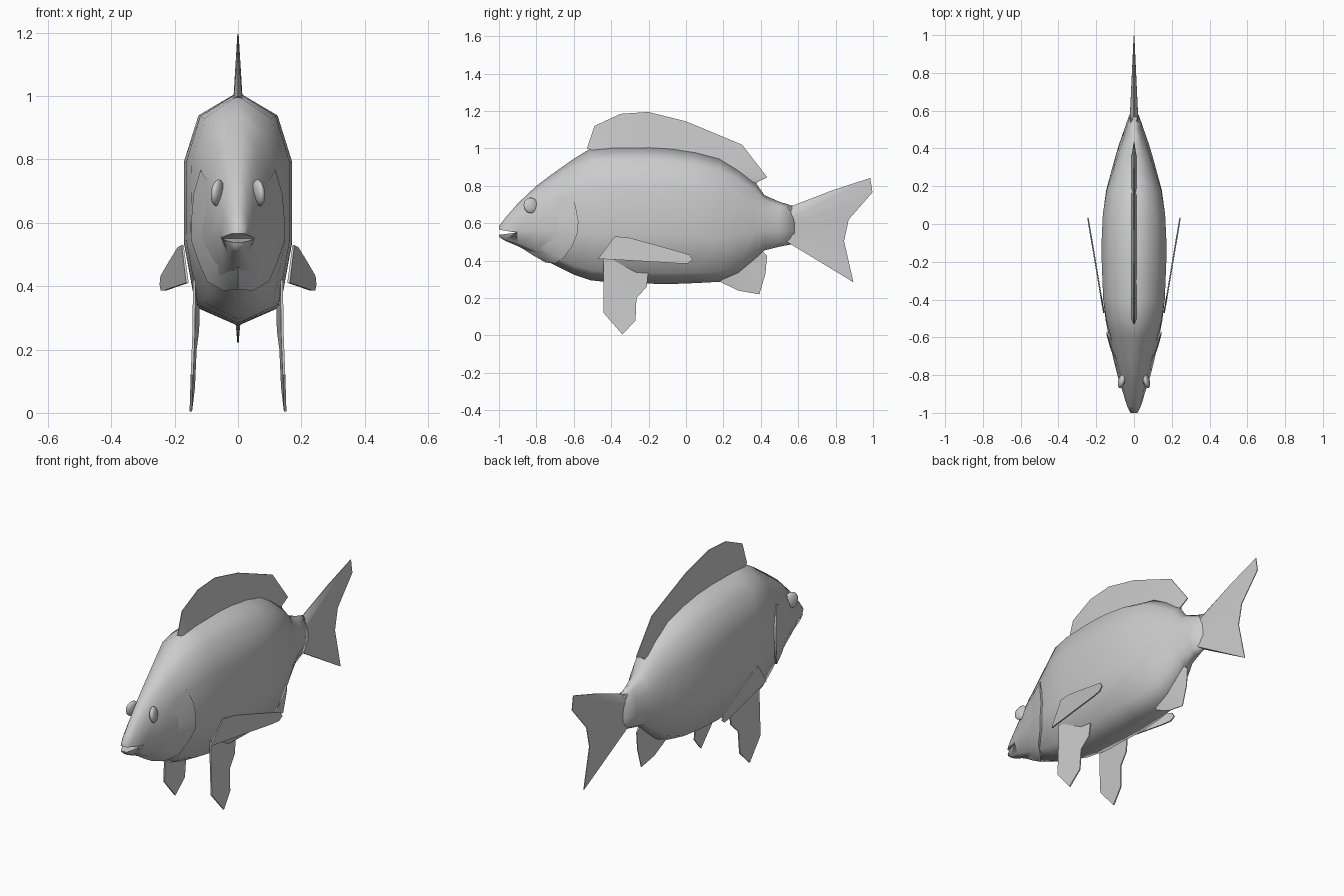
import bpy, bmesh, math
from mathutils import Vector

if "Cube" in bpy.data.objects:
    bpy.data.objects.remove(bpy.data.objects["Cube"])

grey = bpy.data.materials.new("scale grey")
grey.diffuse_color = (0.6, 0.6, 0.6, 1)
grey.use_nodes = True
grey.node_tree.nodes["Principled BSDF"].inputs["Base Color"].default_value = grey.diffuse_color


def make(name, verts, faces, angle=40, mirror=False):
    bm = bmesh.new()
    vs = [bm.verts.new(v) for v in verts]
    for f in faces:
        bm.faces.new([vs[i] for i in f])
    if mirror:
        geom = bm.verts[:] + bm.edges[:] + bm.faces[:]
        dup = bmesh.ops.duplicate(bm, geom=geom)["geom"]
        for v in dup:
            if isinstance(v, bmesh.types.BMVert):
                v.co.x = -v.co.x
    bmesh.ops.remove_doubles(bm, verts=bm.verts[:], dist=0.0002)
    bmesh.ops.recalc_face_normals(bm, faces=bm.faces[:])
    me = bpy.data.meshes.new(name)
    bm.to_mesh(me)
    bm.free()
    me.materials.append(grey)
    ob = bpy.data.objects.new(name, me)
    bpy.context.collection.objects.link(ob)
    smooth(ob, angle)
    return ob


def smooth(ob, angle):
    bpy.ops.object.select_all(action='DESELECT')
    ob.select_set(True)
    bpy.context.view_layer.objects.active = ob
    bpy.ops.object.shade_smooth_by_angle(angle=math.radians(angle))


# Body stations: y, top, bottom, half width, narrowness of the section
STATIONS = [
    (-1.0, .585, .527, .022, 1), (-.965, .63, .505, .038, 1), (-.9, .705, .478, .056, 1),
    (-.8, .80, .425, .088, 1), (-.72, .86, .385, .108, .8), (-.6, .945, .325, .133, .45),
    (-.51, 1.0, .295, .15, .15), (-.4, 1.01, .283, .163, 0), (-.2, 1.012, .277, .171, 0),
    (-.08, 1.005, .275, .171, 0), (.05, .985, .28, .165, 0), (.18, .95, .287, .147, .1),
    (.28, .89, .33, .12, .4), (.37, .82, .405, .095, .7), (.42, .75, .455, .08, 1),
    (.5, .715, .475, .052, 1), (.58, .69, .49, .024, 1)]
# Section: height fraction, full half-width fraction, narrow half-width fraction
SECTION = [(0, 0, 0), (.08, .78, .55), (.36, 1, 1), (.70, 1, .82), (.9, .73, .5), (1, 0, 0)]


def lerp_rows(rows, u):
    u = min(max(u, rows[0][0]), rows[-1][0])
    for a, b in zip(rows, rows[1:]):
        if u <= b[0]:
            k = (u - a[0]) / (b[0] - a[0])
            return [p + (q - p) * k for p, q in zip(a, b)]


def skin(y, t):
    """Point on the +x side of the body at y and height fraction t."""
    _, top, bot, w, n = lerp_rows(STATIONS, y)
    _, full, slim = lerp_rows(SECTION, t)
    return Vector((w * (full + (slim - full) * n), y, bot + (top - bot) * t))


def skin_t(y, z):
    _, top, bot, _, _ = lerp_rows(STATIONS, y)
    return min(max((z - bot) / (top - bot), 0), 1)


# Body loft
verts, faces = [], []
for s in STATIONS:
    half = [skin(s[0], r[0]) for r in SECTION]
    verts += half + [Vector((-p.x, p.y, p.z)) for p in half[-2:0:-1]]
N = 2 * len(SECTION) - 2
for i in range(len(STATIONS) - 1):
    for j in range(N):
        k = (j + 1) % N
        faces.append((i * N + j, i * N + k, i * N + N + k, i * N + N + j))
faces += [tuple(range(N)), tuple(range(len(verts) - N, len(verts)))]
body = make("body", verts, faces, 80)

# Mouth opening, cut with a wedge
wedge = [(x, y, z) for x in (-.2, .2) for y, z in ((-1.05, .532), (-1.05, .574), (-.905, .55))]
cutter = make("mouth_cutter", wedge,
              [(0, 1, 2), (3, 4, 5), (0, 1, 4, 3), (1, 2, 5, 4), (2, 0, 3, 5)])
cutter.hide_render = True
cut = body.modifiers.new("mouth", 'BOOLEAN')
cut.operation, cut.object, cut.solver = 'DIFFERENCE', cutter, 'EXACT'
bpy.context.view_layer.objects.active = body
bpy.ops.object.modifier_apply(modifier="mouth")
bpy.data.objects.remove(cutter)
smooth(body, 80)

# Gill covers: plates that lift off the skin towards their curved rear edge
ARC = [(-.615, .765), (-.59, .69), (-.575, .61), (-.582, .54), (-.61, .475),
       (-.655, .425), (-.70, .395), (-.75, .385)]
verts, faces = [], []
for i, (y, z) in enumerate(ARC):
    t = 0 if i == len(ARC) - 1 else skin_t(y, z)
    lift = .004 if i == 0 else .012
    drop = .010 if t < .2 else 0
    for dy, k in ((-.14, -.25), (-.07, .6), (0, 1), (0, -1)):
        p = skin(y + dy, t)
        p.x = p.x + lift * k if t > 0 else 0
        p.z -= drop * k
        verts.append(p)
    if i:
        for j in range(3):
            a = i * 4 + j
            faces.append((a - 4, a - 3, a + 1, a))
make("gill_covers", verts, faces, 50, mirror=True)


# Fins: strips between a thick root line and a thin outer line
def fin(name, root, tip, root_half=.014, tip_half=.002, side=lambda y, z: 0, mirror=False):
    verts, faces = [], []
    for (ry, rz), (ty, tz) in zip(root, tip):
        for y, z, h in ((ry, rz, root_half), (ty, tz, tip_half)):
            x = side(y, z)
            verts += [(x - h, y, z), (x + h, y, z)]
    last = len(verts) - 4
    for a in range(0, last, 4):
        b = a + 4
        faces += [(a, a + 2, b + 2, b), (a + 1, a + 3, b + 3, b + 1),
                  (a + 2, a + 3, b + 3, b + 2), (a, a + 1, b + 1, b)]
    faces += [(0, 1, 3, 2), (last, last + 1, last + 3, last + 2)]
    make(name, verts, faces, 40, mirror)


fin("dorsal_fin",
    [(-.5, .99), (-.46, .995), (-.34, 1.0), (-.2, 1.0), (0, .98), (.25, .89), (.35, .82), (.36, .80)],
    [(-.53, 1.0), (-.49, 1.12), (-.35, 1.185), (-.2, 1.195), (0, 1.145), (.3, 1.02), (.435, .845), (.385, .822)])
fin("tail_fin",
    [(.54, .685), (.56, .66), (.57, .63), (.57, .59), (.57, .56), (.56, .52), (.54, .50)],
    [(.56, .69), (.78, .775), (.985, .842), (.997, .765), (.87, .62), (.845, .505), (.895, .285)],
    .022)
# Lower edge of the tail
fin("tail_lower_edge", [(.54, .50), (.54, .50)], [(.895, .285), (.56, .49)], .02)
fin("anal_fin",
    [(.17, .31), (.24, .34), (.32, .40), (.36, .43), (.38, .48)],
    [(.18, .288), (.28, .24), (.392, .22), (.425, .33), (.433, .425)], .012)
fin("pectoral_fins",
    [(-.47, .41), (-.34, .403), (-.2, .395), (-.05, .386), (.01, .386)],
    [(-.38, .53), (-.30, .522), (-.14, .478), (.02, .432), (.035, .405)],
    .004, .003, lambda y, z: .168 + (y + .42) * .168, True)
fin("pelvic_fins",
    [(-.44, .42), (-.44, .26), (-.44, .12), (-.34, .005)],
    [(-.20, .36), (-.21, .26), (-.265, .20), (-.27, .08)],
    .004, .003, lambda y, z: .15 - .012 * min(z / .3, 1) - max(y + .35, 0) * .1, True)

# Eyes
for sign, label in ((1, "right"), (-1, "left")):
    bpy.ops.mesh.primitive_uv_sphere_add(segments=16, ring_count=10, radius=1,
                                         location=(sign * .065, -.83, .695),
                                         rotation=(0, -sign * .12, sign * .3))
    eye = bpy.context.object
    eye.name = label + "_eye"
    eye.scale = (.018, .04, .042)
    eye.data.materials.append(grey)
    smooth(eye, 60)
